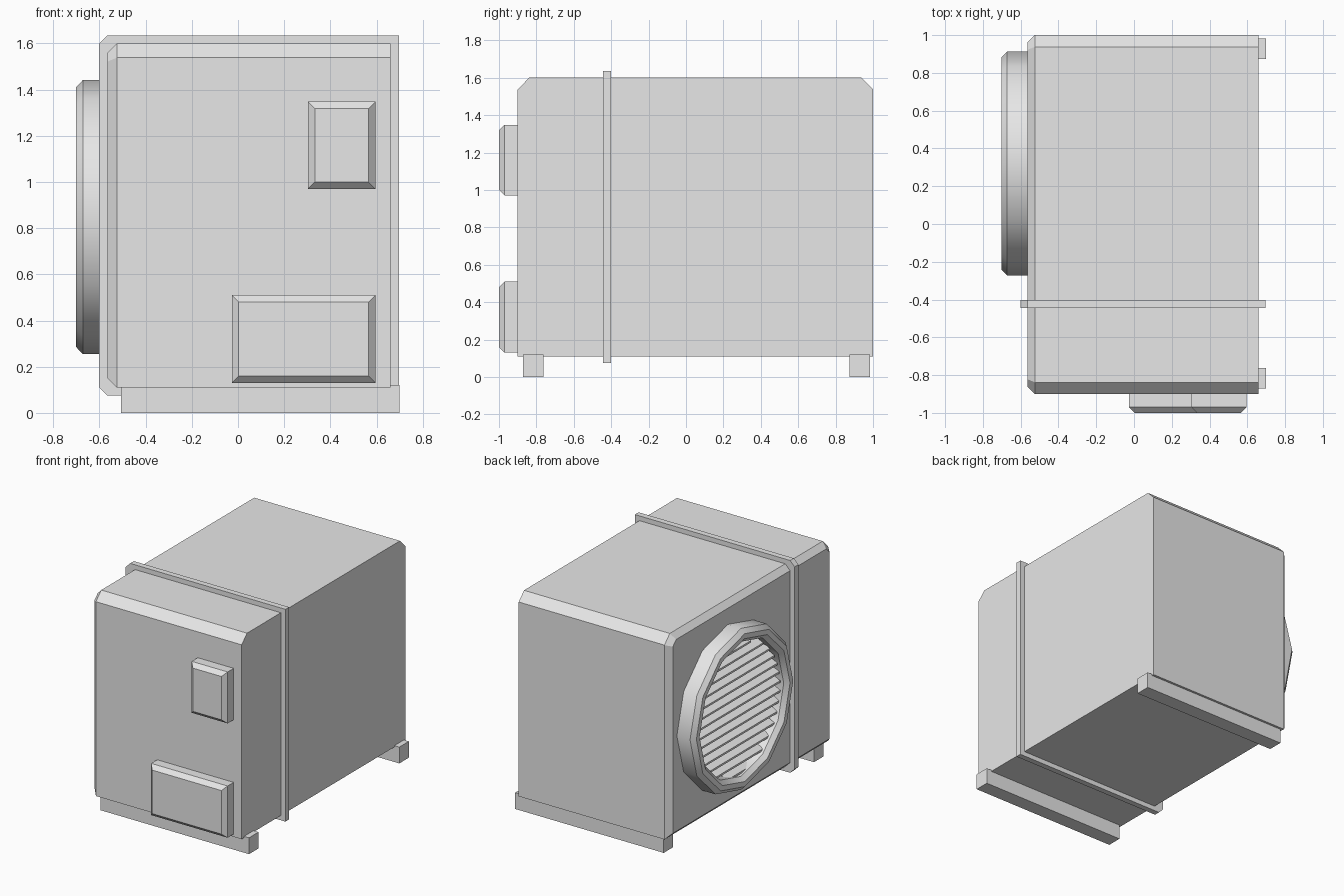
import bpy, bmesh, math
from mathutils import Vector

if "Cube" in bpy.data.objects:
    bpy.data.objects.remove(bpy.data.objects["Cube"])

grey = bpy.data.materials.new("casing grey")
grey.diffuse_color = (0.8, 0.8, 0.8, 1)
grey.use_nodes = True
grey.node_tree.nodes["Principled BSDF"].inputs["Base Color"].default_value = grey.diffuse_color


def finish(bm, name):
    bmesh.ops.recalc_face_normals(bm, faces=bm.faces[:])
    me = bpy.data.meshes.new(name)
    bm.to_mesh(me)
    bm.free()
    ob = bpy.data.objects.new(name, me)
    me.materials.append(grey)
    bpy.context.collection.objects.link(ob)
    return ob


def box(lo, hi):
    bm = bmesh.new()
    bmesh.ops.create_cube(bm, size=1)
    for v in bm.verts:
        v.co = Vector([lo[i] if v.co[i] < 0 else hi[i] for i in range(3)])
    return bm


def chamfer(bm, size, test):
    """Bevel every edge whose two ends both pass the test."""
    edges = [e for e in bm.edges if all(test(v.co) for v in e.verts)]
    bmesh.ops.bevel(bm, geom=edges, offset=size, segments=1,
                    affect='EDGES', clamp_overlap=True)


# Main casing: front and back top edges cut, then the rim of the left face
LEFT, RIGHT, BOTTOM, TOP = -0.565, 0.66, 0.11, 1.60
bm = box((LEFT, -0.9, BOTTOM), (RIGHT, 1.0, TOP))
for y in (-0.9, 1.0):
    chamfer(bm, 0.062, lambda c: abs(c.y - y) < 1e-4 and c.z > TOP - 1e-4)
chamfer(bm, 0.04, lambda c: c.x < LEFT + 1e-4)
finish(bm, "casing")

# Raised band around the casing
bm = box((-0.602, -0.445, 0.075), (0.697, -0.402, 1.635))
for z in (0.075, 1.635):
    chamfer(bm, 0.037, lambda c: c.x < -0.6 and abs(c.z - z) < 1e-4)
finish(bm, "band")

# Front boxes with chamfered faces
for name, x0, z0, z1 in (("upper_front_box", 0.303, 0.97, 1.348),
                         ("lower_front_box", -0.027, 0.13, 0.51)):
    bm = box((x0, -1.0, z0), (0.595, -0.89, z1))
    chamfer(bm, 0.03, lambda c: c.y < -0.999)
    finish(bm, name)

# Feet rails
for name, y in (("front_foot", -0.872), ("back_foot", 0.873)):
    finish(box((-0.507, y, 0), (0.7, y + 0.11, 0.12)), name)

# Round fan surround, turned around the x axis
CY, CZ, SIDES, INNER = 0.32, 0.848, 12, 0.495
profile = [(-0.55, 0.593), (-0.672, 0.593), (-0.702, 0.562),
           (-0.702, 0.525), (-0.672, INNER), (-0.55, INNER)]
bm = bmesh.new()
rings = []
for i in range(SIDES):
    a = 2 * math.pi * i / SIDES
    rings.append([bm.verts.new((x, CY + r * math.cos(a), CZ + r * math.sin(a)))
                  for x, r in profile])
for i in range(SIDES):
    p, q = rings[i], rings[(i + 1) % SIDES]
    for j in range(len(profile)):
        k = (j + 1) % len(profile)
        bm.faces.new((p[j], p[k], q[k], q[j]))
surround = finish(bm, "fan_surround")
bpy.context.view_layer.objects.active = surround
surround.select_set(True)
bpy.ops.object.shade_smooth_by_angle(angle=math.radians(40))

# Slanted slats filling the opening
COUNT = 14
step = 2 * INNER / COUNT
bm = bmesh.new()
for i in range(COUNT):
    z = CZ - INNER + (i + 0.5) * step
    half = math.sqrt(max(0, (INNER * 0.97) ** 2 - (z - CZ) ** 2))
    section = [(-0.655, z - 0.028), (-0.655, z - 0.014),
               (-0.56, z + 0.032), (-0.56, z + 0.018)]
    ends = [[bm.verts.new((x, CY + s * half, h)) for x, h in section]
            for s in (-1, 1)]
    bm.faces.new(ends[0])
    bm.faces.new(ends[1])
    for j in range(4):
        k = (j + 1) % 4
        bm.faces.new((ends[0][j], ends[0][k], ends[1][k], ends[1][j]))
finish(bm, "slats")
